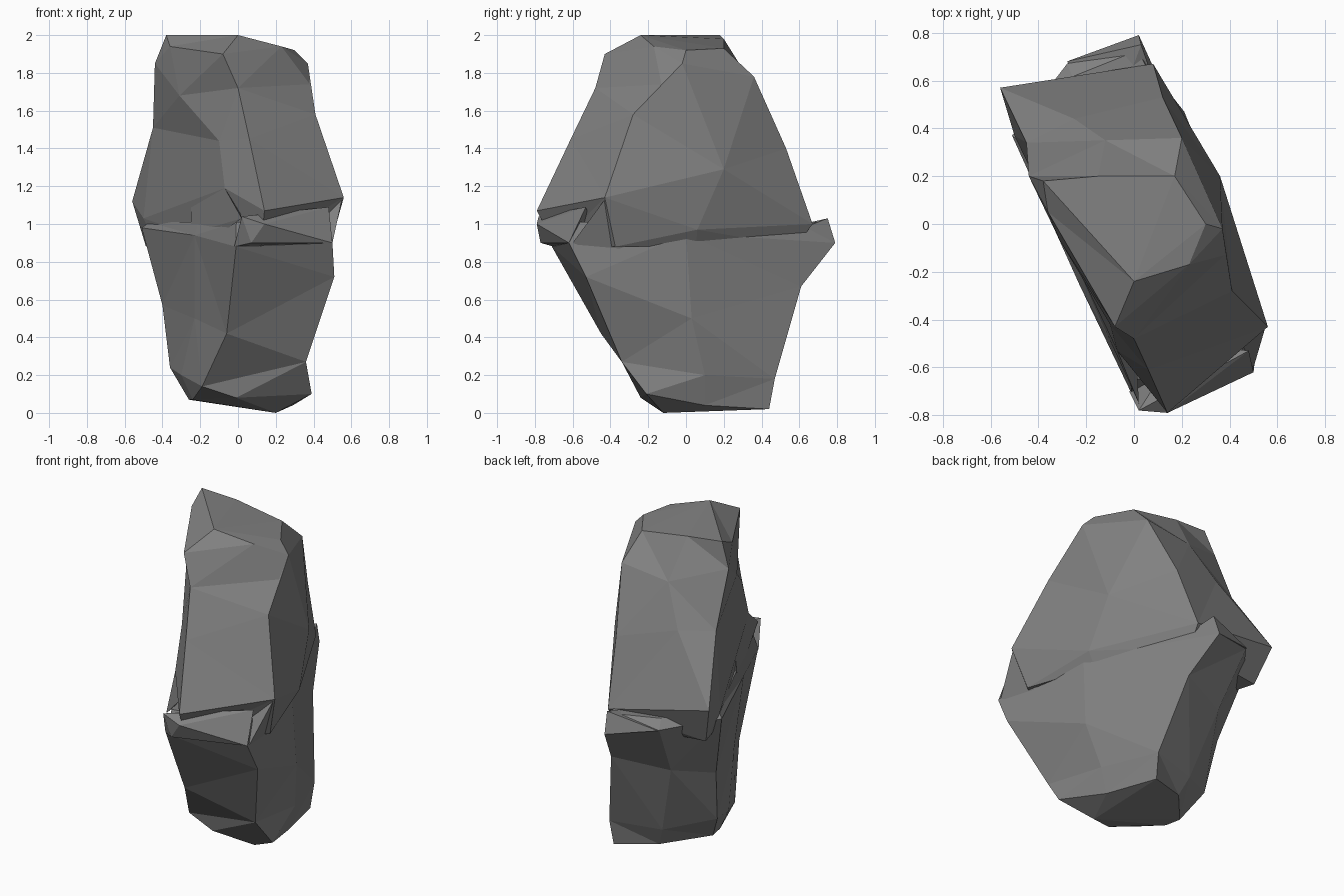
import bpy, bmesh
from mathutils import Vector

if "Cube" in bpy.data.objects:
    bpy.data.objects.remove(bpy.data.objects["Cube"])

stone = bpy.data.materials.new("dark_stone")
stone.diffuse_color = (.22, .22, .22, 1)
stone.use_nodes = True
stone.node_tree.nodes["Principled BSDF"].inputs["Base Color"].default_value = stone.diffuse_color


def finish(name, bm):
    bmesh.ops.triangulate(bm, faces=bm.faces[:], quad_method='SHORT_EDGE')
    bmesh.ops.recalc_face_normals(bm, faces=bm.faces[:])
    mesh = bpy.data.meshes.new(name)
    bm.to_mesh(mesh)
    bm.free()
    mesh.materials.append(stone)
    obj = bpy.data.objects.new(name, mesh)
    bpy.context.collection.objects.link(obj)
    return obj


def loft(name, rings, joint_scale, joint_z, end):
    """Bridge seven-cornered sections; the joint side gets an inset flat cap, the other a point."""
    joint = [(x * joint_scale, y * joint_scale, joint_z) for x, y, z in rings[0]]
    bm = bmesh.new()
    loops = [[bm.verts.new(p) for p in ring] for ring in [joint] + rings]
    n = len(joint)
    for a, b in zip(loops, loops[1:]):
        for i in range(n):
            j = (i + 1) % n
            bm.faces.new((a[i], a[j], b[j], b[i]))
    for loop, tip in ((loops[0], (0, 0, joint_z)), (loops[-1], end)):
        v = bm.verts.new(tip)
        for i in range(n):
            bm.faces.new((loop[i], loop[(i + 1) % n], v))
    return finish(name, bm)


def shard(name, points):
    """Small faceted chip: convex hull of a few corners."""
    bm = bmesh.new()
    for p in points:
        bm.verts.new(Vector(p))
    bmesh.ops.convex_hull(bm, input=bm.verts[:])
    return finish(name, bm)


# Corner order: front left, front right, right, back right, back left, left, left front
# Upper boulder, from the waist to the crown
loft("upper_rock", [
    [(.14, -.79, 1.07), (.56, -.43, 1.14), (.39, .06, .97), (.08, .67, 1.0),
     (-.56, .57, 1.12), (-.5, .37, 1.03), (-.07, -.53, 1.19)],
    [(.06, -.61, 1.45), (.41, -.28, 1.58), (.36, .2, 1.29), (.12, .53, 1.4),
     (-.25, .44, 1.5), (-.45, .34, 1.51), (-.1, -.42, 1.44)],
    [(0, -.48, 1.72), (.38, -.13, 1.74), (.37, -.02, 1.85), (.2, .36, 1.78),
     (-.12, .35, 1.74), (-.44, .2, 1.85), (-.31, -.07, 1.68)],
    [(-.08, -.43, 1.9), (.23, -.17, 1.94), (.3, 0, 1.92), (.17, .2, 1.93),
     (-.15, .2, 1.98), (-.38, .18, 2.0), (-.36, .05, 1.94)],
], .87, .88, (0, -.24, 2.0))

# Lower boulder, from the waist to the foot
loft("lower_rock", [
    [(-.01, -.71, .88), (.5, -.62, .9), (.38, .0, .95), (.02, .79, .9),
     (-.28, .67, .96), (-.51, .37, .98), (-.23, -.25, .94)],
    [(-.06, -.45, .42), (.51, -.53, .72), (.39, .03, .5), (.1, .61, .67),
     (-.23, .48, .62), (-.4, .27, .57), (-.23, -.15, .5)],
    [(-.19, -.22, .14), (.36, -.34, .27), (.33, .1, .2), (.21, .47, .18),
     (-.1, .38, .17), (-.36, .2, .24), (-.3, 0, .2)],
    [(-.01, -.24, .08), (.39, -.21, .1), (.29, .1, .04), (.2, .44, .02),
     (-.05, .34, .05), (-.26, .1, .07), (-.24, 0, .07)],
], .92, 1.01, (.2, -.12, 0))

# Broken chips along the crack between the boulders
shard("front_chip", [(.02, -.78, 1.04), (.07, -.77, .9), (.14, -.79, 1.0), (.5, -.62, .9),
                     (.48, -.53, 1.09), (.2, -.5, 1.0), (-.02, -.7, .88)])
shard("back_chip", [(.02, .79, .9), (.03, .75, 1.03), (-.28, .68, .96), (-.1, .4, .95),
                    (.1, .55, .95)])
shard("left_chip", [(-.07, -.53, 1.19), (-.25, -.14, 1.11), (-.25, -.16, .95),
                    (-.12, -.42, .93), (.02, -.75, 1.03), (0, -.3, 1.1)])
shard("right_chip", [(.55, -.43, 1.13), (.5, -.6, .9), (.43, -.33, .8), (.39, -.05, .98),
                     (.2, -.4, 1.0)])
